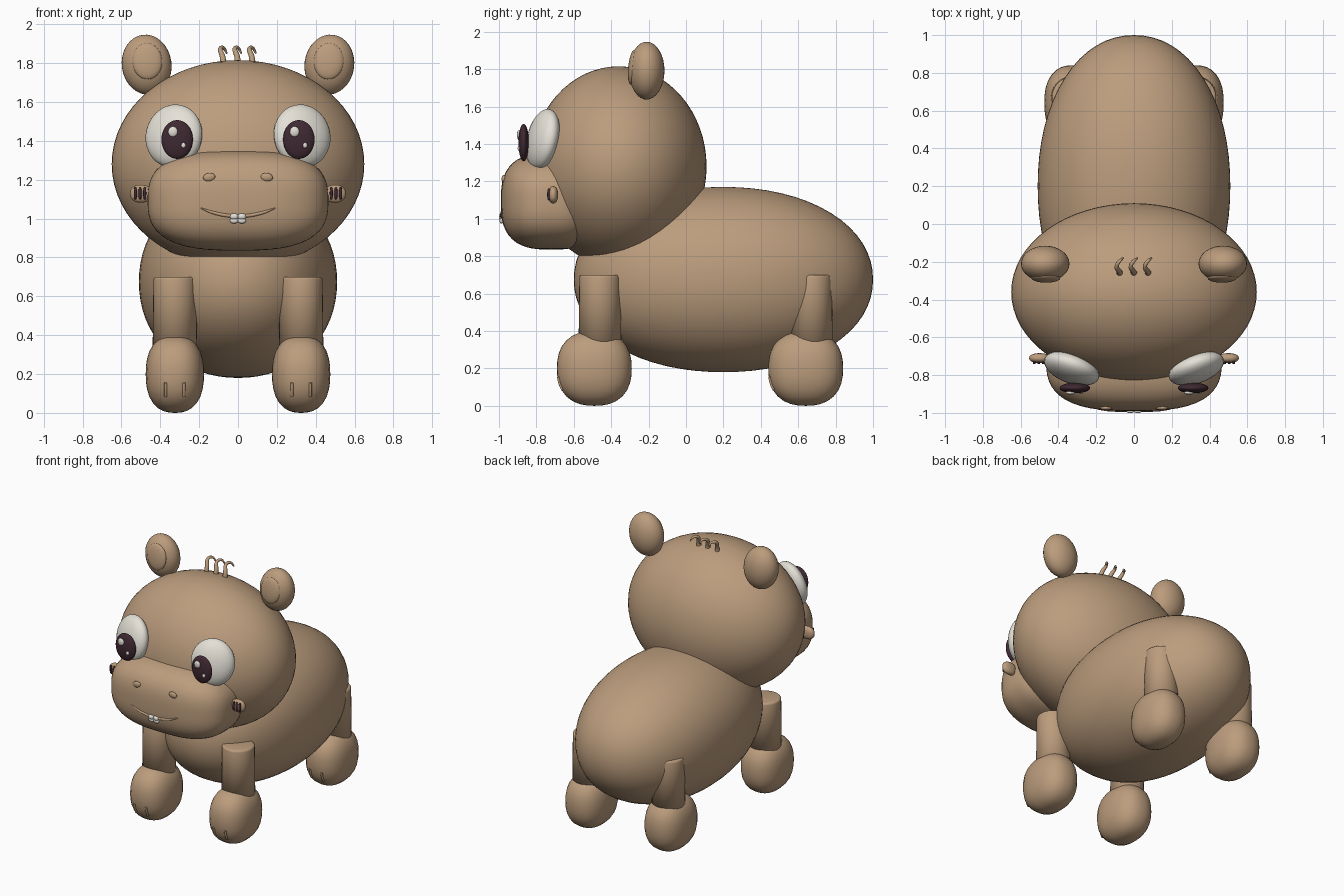
import bpy, bmesh
from math import radians
from mathutils import Vector, Euler

cube = bpy.data.objects.get("Cube")
if cube:
    bpy.data.objects.remove(cube, do_unlink=True)


def material(name, rgb):
    m = bpy.data.materials.new(name)
    m.use_nodes = True
    m.diffuse_color = (*rgb, 1)
    m.node_tree.nodes["Principled BSDF"].inputs["Base Color"].default_value = (*rgb, 1)
    return m


TAN = material("tan skin", (0.50, 0.335, 0.205))
WHITE = material("warm white", (0.78, 0.75, 0.68))
DARK = material("dark plum", (0.05, 0.022, 0.032))


def finish(bm, name, mat):
    for f in bm.faces:
        f.smooth = True
    me = bpy.data.meshes.new(name)
    bm.to_mesh(me)
    bm.free()
    me.materials.append(mat)
    ob = bpy.data.objects.new(name, me)
    bpy.context.collection.objects.link(ob)
    return ob


def blob(name, center, radii, mat, power=2.0, rot=(0, 0, 0), seg=32):
    """Ellipsoid; a power above 2 makes it boxier."""
    bm = bmesh.new()
    bmesh.ops.create_uvsphere(bm, u_segments=seg, v_segments=seg // 2, radius=1)
    turn = Euler([radians(a) for a in rot])
    for v in bm.verts:
        size = sum(abs(c) ** power for c in v.co) ** (1 / power)
        p = Vector([c / size * r for c, r in zip(v.co, radii)])
        p.rotate(turn)
        v.co = p + Vector(center)
    return finish(bm, name, mat)


def tube(name, points, radius, mat, taper=None):
    cu = bpy.data.curves.new(name, "CURVE")
    cu.dimensions = "3D"
    cu.bevel_depth = radius
    cu.bevel_resolution = 3
    cu.use_fill_caps = True
    sp = cu.splines.new("BEZIER")
    sp.bezier_points.add(len(points) - 1)
    for i, (bp, co) in enumerate(zip(sp.bezier_points, points)):
        bp.co = co
        bp.handle_left_type = bp.handle_right_type = "AUTO"
        if taper:
            bp.radius = taper[i]
    cu.materials.append(mat)
    ob = bpy.data.objects.new(name, cu)
    bpy.context.collection.objects.link(ob)
    return ob


def front_y(x, z, center, radii, power):
    """Front surface of a blob at a given x and z."""
    a = abs((x - center[0]) / radii[0]) ** power
    b = abs((z - center[2]) / radii[2]) ** power
    return center[1] - radii[1] * max(0, 1 - a - b) ** (1 / power)


# Body, head and muzzle
blob("body", (0, 0.2, 0.675), (0.51, 0.8, 0.495), TAN, 2.1, seg=64)
blob("head", (0, -0.36, 1.28), (0.65, 0.47, 0.535), TAN, seg=64)
MUZZLE = ((0, -0.72, 1.093), (0.465, 0.27, 0.258), 2.8)
blob("muzzle", MUZZLE[0], MUZZLE[1], TAN, MUZZLE[2], seg=64)

# Smile
smile = []
for i in range(-4, 5):
    x = i * 0.048
    z = 1.012 + 1.15 * x * x
    smile.append((x, front_y(x, z, *MUZZLE) + 0.001, z))
tube("smile", smile, 0.009, TAN, [0.3, 0.8, 1, 1, 1, 1, 1, 0.8, 0.3])

# Leg: upright column with a softened top rim
def leg(name, x, y):
    bm = bmesh.new()
    bmesh.ops.create_cone(bm, cap_ends=True, segments=32, radius1=0.115,
                          radius2=0.11, depth=0.42)
    bmesh.ops.translate(bm, vec=(x, y, 0.49), verts=bm.verts)
    rim = [e for e in bm.edges if all(v.co.z > 0.69 for v in e.verts)]
    bmesh.ops.bevel(bm, geom=rim, offset=0.014, segments=3, affect="EDGES", profile=0.5)
    finish(bm, name, TAN)


for side, s in (("left", 1), ("right", -1)):
    # Legs, feet and toe ridges
    for end, y in (("front", 0), ("rear", 1.13)):
        leg(f"{end}_{side}_leg", s * 0.325, y - 0.46)
        foot = ((s * 0.325, y - 0.49, 0.2), (0.15, 0.2, 0.2), 2.4)
        blob(f"{end}_{side}_foot", foot[0], foot[1], TAN, foot[2])
        for n, dx in enumerate((-0.047, 0.047)):
            x = s * 0.325 + dx
            pts = [(x, front_y(x, z, *foot), z) for z in (0.085, 0.12, 0.155)]
            tube(f"{end}_{side}_toe_{n + 1}", pts, 0.008, TAN)

    # Ears
    blob(f"{side}_ear", (s * 0.47, -0.21, 1.792), (0.128, 0.095, 0.155), TAN, rot=(0, s * 8, 0))
    blob(f"{side}_inner_ear", (s * 0.467, -0.285, 1.81), (0.077, 0.024, 0.094), TAN,
         rot=(-6, s * 4, 0))

    # Eyes with pupils and glints
    blob(f"{side}_eye", (s * 0.33, -0.765, 1.425), (0.153, 0.073, 0.165), WHITE,
         rot=(-12, 0, s * 20))
    px, pz = s * 0.313, 1.407
    blob(f"{side}_pupil", (px, -0.868, pz), (0.081, 0.028, 0.1), DARK)
    blob(f"{side}_large_glint", (px - 0.022, -0.893, pz + 0.04), (0.025, 0.011, 0.027), WHITE, seg=16)
    blob(f"{side}_small_glint", (px + 0.032, -0.892, pz - 0.03), (0.012, 0.008, 0.014), WHITE, seg=16)

    # Nostrils
    blob(f"{side}_nostril", (s * 0.148, front_y(0.148, 1.213, *MUZZLE), 1.213),
         (0.032, 0.012, 0.022), TAN, rot=(0, s * 8, 0), seg=16)

    # Striped cheek tabs
    blob(f"{side}_cheek_tab", (s * 0.5, -0.71, 1.128), (0.055, 0.026, 0.046), TAN, 2.3)
    for n in range(3):
        x = s * (0.48 + n * 0.024)
        blob(f"{side}_cheek_stripe_{n + 1}", (x, -0.732, 1.13), (0.008, 0.01, 0.032),
             DARK, 3, seg=16)

    # Teeth, upper and lower
    for row, z in (("upper", 1.011), ("lower", 0.99)):
        blob(f"{side}_{row}_tooth", (s * 0.02, front_y(0.02, z, *MUZZLE) - 0.003, z),
             (0.021, 0.012, 0.015), WHITE, 2.5, seg=16)

# Three curled hairs on the crown
for n, x in enumerate((-0.075, 0, 0.075)):
    tube(f"hair_{n + 1}", [(x, -0.26, 1.78), (x - 0.004, -0.25, 1.83), (x - 0.016, -0.22, 1.874),
                           (x, -0.195, 1.878), (x + 0.018, -0.18, 1.85)],
         0.015, TAN, [1.2, 1, 0.75, 0.6, 0.3])
